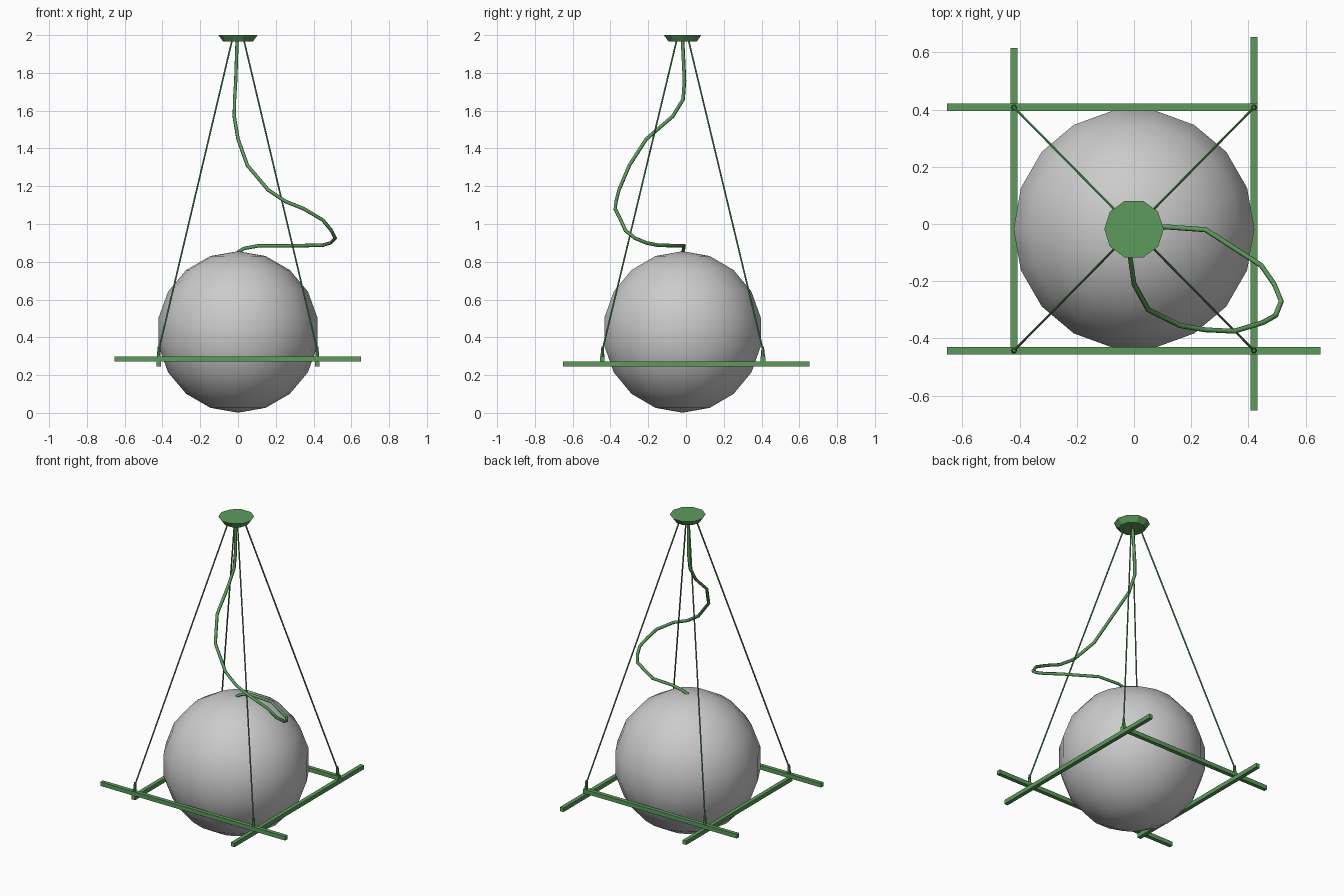
import bpy
from mathutils import Vector

if "Cube" in bpy.data.objects:
    bpy.data.objects.remove(bpy.data.objects["Cube"])

CY = -0.018          # depth of the lamp axis
green = bpy.data.materials.new("green_finish")
green.diffuse_color = (0.11, 0.33, 0.11, 1)
green.use_nodes = True
green.node_tree.nodes["Principled BSDF"].inputs["Base Color"].default_value = green.diffuse_color


def finish(name, mat=green):
    ob = bpy.context.object
    ob.name = name
    if mat:
        ob.data.materials.append(mat)
    return ob


def bar(name, lo, hi):
    lo, hi = Vector(lo), Vector(hi)
    bpy.ops.mesh.primitive_cube_add(size=1, location=(lo + hi) / 2)
    ob = finish(name)
    ob.scale = hi - lo


def rod(name, a, b, r1, r2, sides):
    a, b = Vector(a), Vector(b)
    d = b - a
    bpy.ops.mesh.primitive_cone_add(vertices=sides, radius1=r1, radius2=r2,
                                    depth=d.length, location=(a + b) / 2)
    ob = finish(name)
    ob.rotation_euler = d.to_track_quat('Z', 'Y').to_euler()
    return ob


# Globe shade
bpy.ops.mesh.primitive_uv_sphere_add(segments=18, ring_count=9, radius=0.4275,
                                     location=(0, CY, 0.4285),
                                     rotation=(0, 0, 1.5707963))
finish("globe_shade", None)
bpy.ops.object.shade_smooth()

# Crossed bars: x bars rest on top of y bars
H = 0.42
yf, yb = CY - 0.425, CY + 0.426
w = 0.0125
bar("front_bar", (-0.653, yf - w, 0.272), (0.652, yf + w, 0.298))
bar("back_bar", (-0.653, yb - w, 0.272), (H + w, yb + w, 0.298))
bar("right_bar", (H - w, -0.652, 0.246), (H + w, 0.653, 0.272))
bar("left_bar", (-H - w, yf - w, 0.246), (-H + w, 0.615, 0.272))

# Pegs and suspension cords at the four corners
for sx in (-1, 1):
    for y, sy in ((yf, -1), (yb, 1)):
        side = ("left" if sx < 0 else "right") + ("_front" if sy < 0 else "_back")
        rod(side + "_peg", (sx * H, y, 0.285), (sx * (H - 0.002), y - sy * 0.002, 0.352),
            0.011, 0.007, 8)
        rod(side + "_cord", (sx * H, y, 0.33), (sx * 0.032, CY + sy * 0.032, 1.97),
            0.0045, 0.0045, 6)

# Ceiling canopy, ten-sided, wider at the top
canopy = rod("ceiling_canopy", (0, CY, 1.965), (0, CY, 2.0), 0.078, 0.104, 10)
canopy.rotation_euler = (0, 0, 1.5707963)

# Loose power cable
path = [(-.005, -.018, 1.97), (-.012, -.008, 1.76), (-.018, -.015, 1.66),
        (-.02, -.07, 1.57), (0, -.21, 1.45), (.05, -.30, 1.31),
        (.16, -.355, 1.18), (.25, -.37, 1.12), (.35, -.375, 1.08),
        (.45, -.345, 1.02), (.495, -.32, .965), (.515, -.27, .925),
        (.49, -.21, .90), (.445, -.145, .887), (.25, -.02, .885),
        (.11, -.01, .885), (.03, -.012, .87), (0, -.018, .85)]
curve = bpy.data.curves.new("power_cable", 'CURVE')
curve.dimensions = '3D'
curve.bevel_depth = 0.0095
curve.bevel_resolution = 1
curve.use_fill_caps = True
spline = curve.splines.new('POLY')
spline.points.add(len(path) - 1)
for p, co in zip(spline.points, path):
    p.co = (*co, 1)
curve.materials.append(green)
bpy.context.collection.objects.link(bpy.data.objects.new("power_cable", curve))
